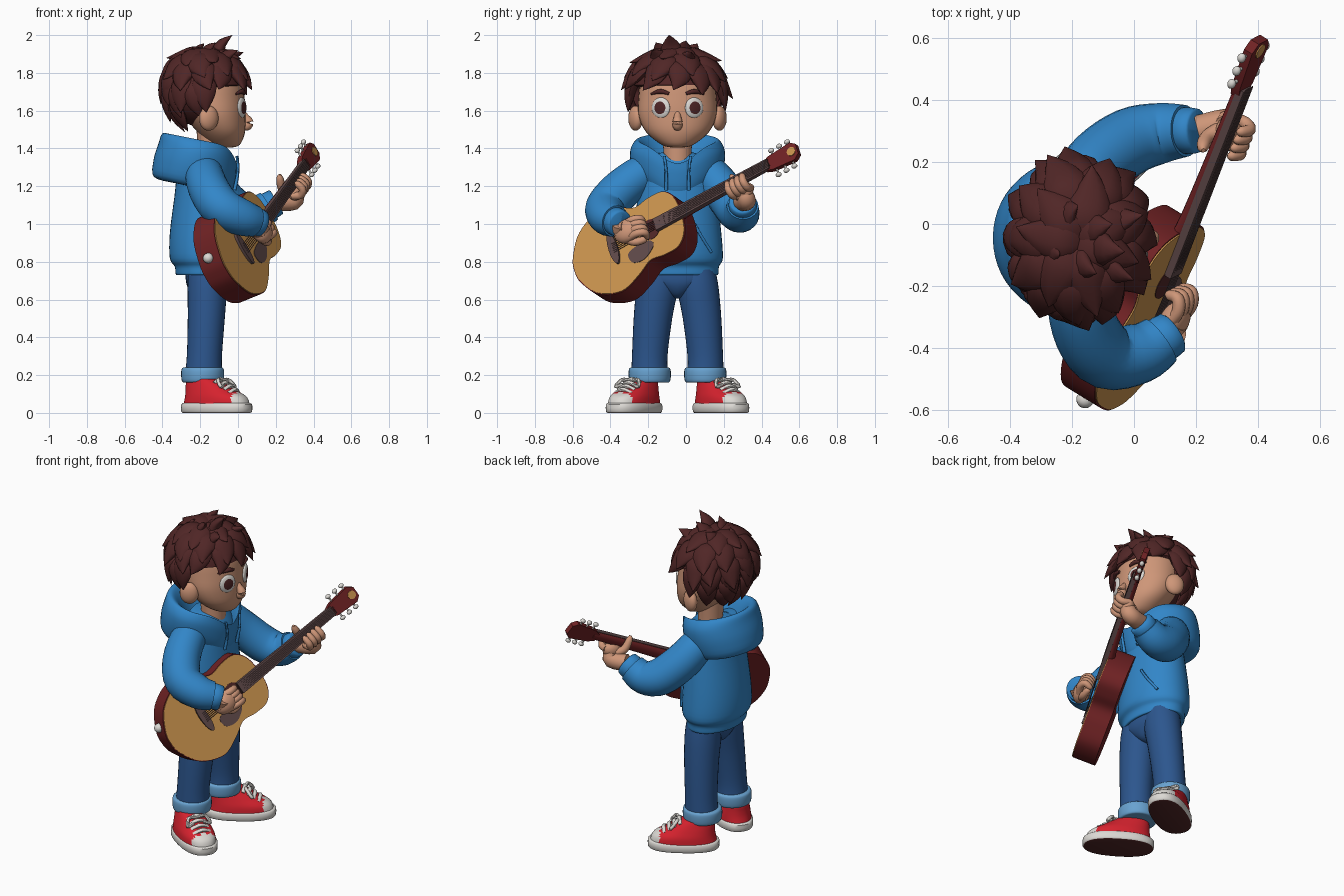
import bpy, bmesh, math, random
from mathutils import Vector as V, Matrix

if "Cube" in bpy.data.objects:
    bpy.data.objects.remove(bpy.data.objects["Cube"])
random.seed(4)
YC = -0.045                                   # centre line of the figure

def material(name, rgb):
    m = bpy.data.materials.new(name)
    m.diffuse_color = [(c / 255 / 12.92 if c < 11 else ((c / 255 + .055) / 1.055) ** 2.4) for c in rgb] + [1]
    m.use_nodes = True
    m.node_tree.nodes["Principled BSDF"].inputs["Base Color"].default_value = m.diffuse_color
    return m
SKIN, HAIR, BLUE = material("skin", (206, 150, 120)), material("hair brown", (80, 38, 38)), material("hoodie blue", (50, 134, 200))
JEANS, CUFF, RED = material("denim", (44, 86, 142)), material("light denim", (104, 162, 208)), material("shoe red", (214, 34, 46))
WHITE, WOOD = material("off white", (220, 217, 212)), material("spruce", (203, 148, 78))
MAHOG, DARK = material("mahogany", (112, 34, 36)), material("rosewood", (96, 74, 74))

def finish(bm, name, *mats, rule=None, angle=45):
    bmesh.ops.recalc_face_normals(bm, faces=bm.faces)
    for f in bm.faces:
        f.smooth = True
        if rule:
            f.material_index = rule(f)
    me = bpy.data.meshes.new(name)
    bm.to_mesh(me)
    bm.free()
    for m in mats:
        me.materials.append(m)
    me.set_sharp_from_angle(angle=math.radians(angle))
    ob = bpy.data.objects.new(name, me)
    bpy.context.collection.objects.link(ob)
    return ob

def smooth(p, k=4, closed=False):             # Catmull-Rom through tuples
    n, out = len(p), []
    for i in range(n if closed else n - 1):
        q = [p[(i + j) % n] if closed else p[min(max(i + j, 0), n - 1)] for j in (-1, 0, 1, 2)]
        for s in range(k):
            t = s / k
            out.append(tuple(.5 * (2 * b + (c - a) * t + (2 * a - 5 * b + 4 * c - d) * t * t + (3 * b - a - 3 * c + d) * t ** 3)
                             for a, b, c, d in zip(*q)))
    return out if closed else out + [tuple(p[-1])]

def skin_rings(bm, rings):
    vs = [[bm.verts.new(c) for c in r] for r in rings]
    n = len(vs[0])
    for a, b in zip(vs, vs[1:]):
        for i in range(n):
            bm.faces.new((a[i], a[(i + 1) % n], b[(i + 1) % n], b[i]))
    bm.faces.new(vs[0])
    bm.faces.new(vs[-1])

def loft(bm, rings, n=32, k=4, pw=2, tilt=0, dip=0, mat=Matrix()):   # rings: x, y, z, rx, ry
    out = []
    for x, y, z, rx, ry in smooth(rings, k):
        ring = []
        for i in range(n):
            c, s = math.cos(math.tau * i / n), math.sin(math.tau * i / n)
            px = x + rx * math.copysign(abs(c) ** (2 / pw), c)
            pz = z - tilt * (px + .2) - dip * max(0, c) ** 6
            ring.append(mat @ V((px, y + ry * math.copysign(abs(s) ** (2 / pw), s), pz)))
        out.append(ring)
    skin_rings(bm, out)

def sweep(bm, pts, radii, n=12, k=4, squash=1, up=(0, 0, 1), mat=Matrix()):
    p = smooth([(*(mat @ V(q)), r) for q, r in zip(pts, radii)], k)
    rings = []
    for i, q in enumerate(p):
        t = (V(p[min(i + 1, len(p) - 1)][:3]) - V(p[max(i - 1, 0)][:3])).normalized()
        s = V(up).cross(t)
        s = s.normalized() if s.length > .05 else V((0, 1, 0)).cross(t).normalized()
        m = t.cross(s)
        r = max(q[3], .001)
        rings.append([V(q[:3]) + s * r * math.cos(math.tau * j / n) + m * r * squash * math.sin(math.tau * j / n) for j in range(n)])
    skin_rings(bm, rings)

def blob(bm, c, r, mat=Matrix(), rot=Matrix(), seg=20):
    bmesh.ops.create_uvsphere(bm, u_segments=seg, v_segments=seg * 2 // 3, radius=1,
                              matrix=mat @ Matrix.Translation(c) @ rot @ Matrix.Diagonal((*r, 1)))

def oval(x, y, rx, ry, n=24):
    return [(x + rx * math.cos(math.tau * i / n), y + ry * math.sin(math.tau * i / n)) for i in range(n)]

# ---- legs and shoes
bm = bmesh.new()
loft(bm, [(-.165, YC, .605, .03, .02), (-.165, YC, .62, .07, .05), (-.165, YC, .66, .1, .12), (-.165, YC, .71, .112, .195), (-.17, YC, .8, .11, .2)])
cuffs = bmesh.new()
for s in (-1, 1):
    loft(bm, [(-.183, YC + .147 * s, .19, .1, .098), (-.178, YC + .147 * s, .3, .093, .094), (-.168, YC + .13 * s, .5, .098, .102),
              (-.163, YC + .108 * s, .66, .104, .11), (-.165, YC + .1 * s, .76, .1, .1)])
    loft(cuffs, [(-.187, YC + .147 * s, z, .108 + e, .106 + e) for z, e in ((.162, -.02), (.165, 0), (.2, .006), (.235, .002), (.242, -.02))])
finish(bm, "jeans", JEANS)
finish(cuffs, "jeans_cuffs", CUFF)
for s, side in ((-1, "right"), (1, "left")):
    M = Matrix.Translation((-.113, YC + .23 * s, 0)) @ Matrix.Rotation(.56 * s, 4, 'Z')
    Mi = M.inverted()
    bm = bmesh.new()
    loft(bm, [(0, 0, 0, .195, .098), (0, 0, .008, .205, .106), (0, 0, .045, .205, .106), (0, 0, .052, .19, .098)], k=2, pw=2.4, mat=M)
    finish(bm, side + "_shoe_sole", WHITE, HAIR, rule=lambda f: int(f.calc_center_median().z < .004))
    bm = bmesh.new()
    loft(bm, [(0, 0, .045, .192, .102), (-.005, 0, .085, .178, .098), (-.035, 0, .12, .145, .087), (-.06, 0, .15, .12, .077), (-.085, 0, .18, .088, .068)],
         n=48, pw=2.3, mat=M)
    finish(bm, side + "_shoe_upper", RED, WHITE, rule=lambda f: int((Mi @ f.calc_center_median()).x > .132))
    bm = bmesh.new()
    for i in range(4):
        x, z = .115 - .03 * i, .118 + .018 * i
        sweep(bm, [(x - .01, -.05, z - .016), (x, 0, z + .006), (x - .01, .05, z - .016)], [.012] * 3, 8, mat=M)
    for e in (-1, 1):
        sweep(bm, [(.03, 0, .17), (.04, .05 * e, .175), (.07, .07 * e, .14), (.06, .03 * e, .15)], [.01] * 4, 8, mat=M)
    finish(bm, side + "_shoe_laces", WHITE)

# ---- hoodie
bm = bmesh.new()
loft(bm, [(-.185, YC, .73, .135, .205), (-.185, YC, .735, .145, .216), (-.185, YC, .775, .15, .22), (-.185, YC, .82, .176, .24),
          (-.185, YC, .95, .176, .232), (-.18, YC, 1.15, .156, .21), (-.18, YC, 1.27, .14, .19), (-.18, YC, 1.35, .1, .14), (-.18, YC, 1.38, .08, .08)], n=40)
finish(bm, "hoodie_body", BLUE, angle=60)
bm = bmesh.new()
loft(bm, [(-.22, YC, 1.19, .12, .13), (-.26, YC, 1.2, .185, .21), (-.237, YC, 1.29, .21, .245), (-.215, YC, 1.385, .205, .25), (-.205, YC, 1.437, .197, .225),
          (-.19, YC, 1.44, .18, .2), (-.18, YC, 1.39, .148, .165), (-.17, YC, 1.28, .105, .12)], n=48, tilt=.2, dip=.085)
finish(bm, "hood", BLUE, angle=60)
bm = bmesh.new()
for s in (-1, 1):
    sweep(bm, [(-.005, YC + .07 * s, 1.36), (.0, YC + .06 * s, 1.28), (-.018, YC + .06 * s, 1.18)], [.008, .008, .01], 8)
    sweep(bm, [(-.015, YC + .09 * s, 1.0), (-.03, YC + .13 * s, .93), (-.063, YC + .18 * s, .85)], [.008] * 3, 8)
finish(bm, "drawstrings_and_pocket_seams", BLUE)
arms = {"right": ([(-.18, -.12, 1.3), (-.18, -.23, 1.265), (-.15, -.35, 1.175), (-.085, -.425, 1.085), (.02, -.415, 1.035), (.085, -.375, 1.015)],
                  (.125, -.348, 1.0)),
        "left": ([(-.18, .04, 1.3), (-.17, .12, 1.265), (-.11, .2, 1.17), (-.01, .267, 1.075), (.09, .293, 1.055), (.165, .3, 1.095)],
                 (.205, .3, 1.118))}
for side, (pts, end) in arms.items():
    bm = bmesh.new()
    sweep(bm, pts, [.08, .1, .108, .108, .097, .084], 24)
    a, b = V(pts[-1]), V(end)
    sweep(bm, [a.lerp(b, t) for t in (-.3, -.1, .9, 1)], [.067, .075, .072, .058], 24, k=2)
    finish(bm, side + "_sleeve", BLUE, angle=60)

# ---- guitar, in its own frame: x along neck, y across, z out of the face
d = V((.325, .84, .455)).normalized()
n = V((.80, -.48, .33))
n = (n - d * n.dot(d)).normalized()
u = n.cross(d)
G = Matrix.Translation((.027, -.37, .87)) @ Matrix((d, u, n)).transposed().to_4x4()

def prism(name, pts, h0, h1, mat):
    bm = bmesh.new()
    skin_rings(bm, [[G @ V((x, y, h)) for x, y in pts] for h in (h0, h1)])
    return finish(bm, name, mat, angle=35)

half = [(-.25, .08), (-.175, .195), (-.04, .255), (.08, .218), (.17, .17), (.26, .182), (.35, .175), (.405, .11)]
outline = smooth([(-.265, 0)] + half + [(.42, 0)] + [(x, -y) for x, y in reversed(half)], 5, True)
prism("guitar_body", outline, -.135, 0, MAHOG)
prism("guitar_top", [(.08 + (x - .08) * .985, y * .985) for x, y in outline], -.004, .005, WOOD)
prism("sound_hole", oval(.22, 0, .058, .058), .0, .007, HAIR)
prism("pickguard", smooth([(.06, -.07), (.07, -.13), (.14, -.145), (.21, -.1), (.2, -.06), (.13, -.05)], 5, True), .0, .008, DARK)
prism("bridge", oval(-.01, 0, .026, .095), .0, .02, DARK)
prism("fretboard", [(.26, -.036), (.98, -.029), (.98, .029), (.26, .036)], .004, .03, DARK)
prism("headstock", [(.95, -.025), (.99, -.042), (1.13, -.054), (1.16, -.03), (1.16, .03), (1.13, .054), (.99, .042), (.95, .025)], -.012, .02, MAHOG)
prism("headstock_inlay", oval(1.125, 0, .025, .025), .018, .024, WOOD)
bm = bmesh.new()
sweep(bm, [(.36, 0, -.03), (.42, 0, -.006), (.7, 0, .002), (.98, 0, .004)], [.04, .034, .03, .026], 16, squash=.75, mat=G, up=n)
finish(bm, "guitar_neck", MAHOG)
bm = bmesh.new()
for i in range(6):
    y = (i - 2.5) * .009
    sweep(bm, [(-.01, y * 1.2, .022), (.5, y, .033), (.99, y * .9, .033)], [.002] * 3, 5, k=1, mat=G, up=n)
finish(bm, "strings", DARK)
bm = bmesh.new()
for i in range(3):
    for s in (-1, 1):
        sweep(bm, [(1.01 + .05 * i, s * .04, .0), (1.01 + .05 * i, s * .07, .0)], [.006] * 2, 8, k=1, mat=G)
        blob(bm, (1.01 + .05 * i, s * .077, 0), (.017, .013, .014), G, seg=12)
blob(bm, (-.245, .1, -.07), (.028, .028, .028), G, seg=12)
finish(bm, "tuning_pegs_and_strap_button", WHITE)

# ---- hands
Gi = G.inverted()
bm = bmesh.new()
sweep(bm, [Gi @ V(arms["right"][1]), (.085, .035, .085), (.12, .02, .085)], [.05, .048, .05], 16, mat=G)
blob(bm, (.12, .012, .085), (.075, .066, .045), G)
for i in range(4):
    y = .052 - .029 * i
    sweep(bm, [(.13, y, .09), (.18, y - .005, .1), (.215, y - .012, .08), (.205, y - .02, .045), (.195, y - .02, .038)],
          [.02, .021, .02, .017, .006], 10, mat=G, up=u)
sweep(bm, [(.1, -.02, .07), (.14, -.06, .065), (.19, -.065, .05), (.2, -.065, .048)], [.024, .022, .018, .006], 10, mat=G, up=n)
finish(bm, "right_hand", SKIN)
bm = bmesh.new()
sweep(bm, [Gi @ V(arms["left"][1]), (.775, -.1, -.04), (.785, -.07, -.015)], [.05, .05, .045], 16, mat=G, up=d)
blob(bm, (.785, -.06, -.005), (.062, .05, .042), G)
for i in range(4):
    x = .738 + .031 * i
    sweep(bm, [(x, -.06, -.01), (x, -.075, .035), (x, -.05, .065), (x, -.01, .055), (x, .0, .045)], [.021, .021, .02, .017, .006], 10, mat=G, up=d)
sweep(bm, [(.77, -.05, -.035), (.75, -.005, -.045), (.745, .05, -.025), (.745, .072, -.01)], [.026, .024, .02, .007], 10, mat=G, up=d)
finish(bm, "left_hand", SKIN)

# ---- head
bm = bmesh.new()
loft(bm, [(-.14, YC, 1.24, .07, .075), (-.14, YC, 1.36, .07, .074), (-.145, YC, 1.5, .075, .08)])
finish(bm, "neck", SKIN)
bm = bmesh.new()
loft(bm, [(-.06, YC, 1.405, .03, .03), (-.068, YC, 1.42, .078, .085), (-.088, YC, 1.485, .125, .165), (-.12, YC, 1.57, .16, .206), (-.138, YC, 1.66, .174, .207),
          (-.15, YC, 1.77, .168, .19), (-.16, YC, 1.85, .11, .13), (-.16, YC, 1.88, .03, .04)])
sweep(bm, [(.02, YC, 1.6), (.04, YC, 1.565), (.056, YC, 1.54), (.045, YC, 1.518), (.02, YC, 1.51)], [.012, .02, .026, .026, .012], 14)
for s in (-1, 1):
    blob(bm, (-.155, YC + .222 * s, 1.56), (.055, .034, .066), rot=Matrix.Rotation(-.45 * s, 4, 'Z'))
finish(bm, "head", SKIN, angle=70)
for s, side in ((-1, "right"), (1, "left")):
    bm = bmesh.new()
    E = Matrix.Translation((.019, YC + .088 * s, 1.615)) @ Matrix.Rotation(.42 * s, 4, 'Z') @ Matrix.Diagonal((.016, .052, .055, 1)) @ Matrix.Rotation(math.pi / 2, 4, 'Y')
    bmesh.ops.create_uvsphere(bm, u_segments=28, v_segments=24, radius=1, matrix=E)
    Ei = E.inverted()
    finish(bm, side + "_eye", WHITE, HAIR, rule=lambda f: int((Ei @ f.calc_center_median()).z > .79))
    bm = bmesh.new()
    sweep(bm, [(.032, YC + .045 * s, 1.69), (.022, YC + .09 * s, 1.702), (-.012, YC + .14 * s, 1.688)], [.008, .013, .005], 10)
    finish(bm, side + "_eyebrow", HAIR)

# ---- hair: cap plus rings of pointed tufts
C = V((-.175, -.052, 1.71))
def P(th, ph, f):
    a, b = math.radians(th), math.radians(ph)
    return C + V((.205 * math.sin(a) * math.cos(b), .235 * math.sin(a) * math.sin(b), .2 * math.cos(a))) * f
bm = bmesh.new()
blob(bm, C, (.208, .234, .2), seg=36)
for v in bm.verts:
    if v.co.x > -.17 and v.co.z < 1.73:
        v.co = C + (v.co - C) * .7
for th, count, lim, w in ((55, 7, 0, .075), (76, 9, 0, .08), (95, 12, 0, .072), (114, 12, 68, .066), (132, 10, 98, .062), (149, 9, 112, .052)):
    for i in range(count):
        ph = 360 * (i + .5 * (count % 2)) / count + random.uniform(-7, 7)
        ph = (ph + 180) % 360 - 180
        if abs(ph) < lim:
            continue
        t, bend = th + random.uniform(-6, 6), random.uniform(-10, 10)
        sweep(bm, [P(t - 56, ph, .85), P(t - 36, ph, 1.0), P(t - 16, ph + bend * .3, 1.09), P(t, ph + bend, random.uniform(1.19, 1.33 if th < 110 else 1.25))],
              [w * .6, w, w * .75, .001], 10, squash=.5, up=P(t - 20, ph, 1) - C)
for tip in ((-.03, -.09, 2.0), (-.07, .0, 1.97), (-.12, -.16, 1.96), (-.18, .06, 1.955), (-.0, -.18, 1.92), (-.24, -.1, 1.94), (.03, .03, 1.91)):
    b = C.lerp(V(tip), .45)
    sweep(bm, [b, b.lerp(V(tip), .55) + V((-.03, 0, .012)), tip], [.07, .052, .001], 10, squash=.6, up=(1, 0, 0))
finish(bm, "hair", HAIR, angle=60)
